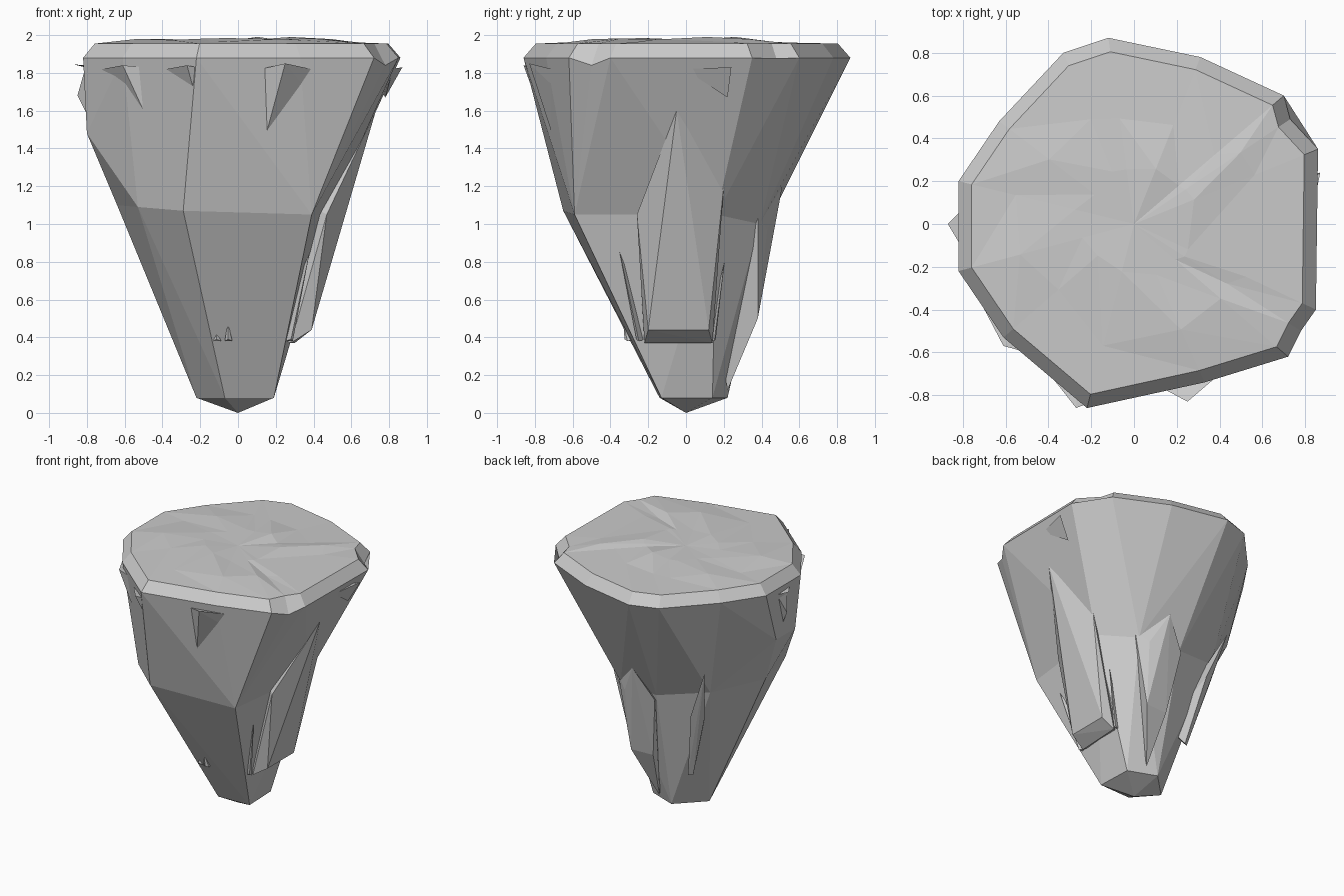
import bpy, bmesh, math, random

if "Cube" in bpy.data.objects:
    bpy.data.objects.remove(bpy.data.objects["Cube"])
random.seed(4)


def make_object(name, bm):
    bmesh.ops.recalc_face_normals(bm, faces=bm.faces)
    me = bpy.data.meshes.new(name)
    bm.to_mesh(me)
    bm.free()
    ob = bpy.data.objects.new(name, me)
    bpy.context.collection.objects.link(ob)
    return ob


def hull(name, pts, open_ends=()):
    """Convex hull; faces lying wholly on one of the open_ends rings are removed."""
    bm = bmesh.new()
    vs = [bm.verts.new(p) for p in pts]
    rings = [{vs[pts.index(p)] for p in ring} for ring in open_ends]
    bmesh.ops.convex_hull(bm, input=vs)
    inner = [f for f in bm.faces if any(set(f.verts) <= r for r in rings)]
    bmesh.ops.delete(bm, geom=inner, context='FACES')
    junk = [v for v in bm.verts if not v.link_faces]
    bmesh.ops.delete(bm, geom=junk, context='VERTS')
    return make_object(name, bm)


# Rock outline at the rim and at the main breaks of the sides
rim = [(-.12, .87), (.31, .78), (.70, .60), (.73, .49), (.86, .35),
       (.85, -.40), (.78, -.50), (.72, -.62), (.33, -.74), (-.22, -.86),
       (-.61, -.53), (-.82, -.22), (-.82, .20), (-.63, .48), (-.33, .80)]
lower_rim = [(x, y, 1.84 if i in (3, 6) else 1.88) for i, (x, y) in enumerate(rim)]
upper_rim = [(x * .925, y * .925, 1.955) for x, y in rim]
waist = [(-.29, -.65, 1.07), (.39, -.59, 1.05), (.48, .16, 1.05), (.28, .39, 1.0),
         (-.05, .43, 1.0), (-.43, .32, 1.08), (-.64, -.05, 1.1), (-.53, -.45, 1.09)]
foot = [(-.07, -.14, .08), (.19, -.13, .08), (.18, .14, .08),
        (-.03, .22, .08), (-.22, .03, .08)]
shoulder = [(-.80, -.18, 1.48), (-.80, .05, 1.48)]

# Faceted body
hull("upper_rock", lower_rim + shoulder + waist, (lower_rim, waist))
hull("lower_rock", waist + foot, (waist, foot))
hull("rock_tip", foot + [(0, 0, 0)], (foot,))

# Bevelled rim and uneven top surface
bm = bmesh.new()
n = len(rim)
rings = [[bm.verts.new(p) for p in lower_rim], [bm.verts.new(p) for p in upper_rim]]
for scale, z in ((.62, 1.97), (.3, 1.98)):
    rings.append([bm.verts.new((x * s, y * s, z + random.uniform(-.012, .014)))
                  for x, y in rim for s in [scale * random.uniform(.85, 1.12)]])
for k in range(3):
    a, b = rings[k], rings[k + 1]
    for i in range(n):
        j = (i + 1) % n
        if k == 0:
            bm.faces.new((a[i], a[j], b[j], b[i]))
        else:
            bm.faces.new((a[i], a[j], b[j]))
            bm.faces.new((a[i], b[j], b[i]))
centre = bm.verts.new((0, 0, 1.97))
for i in range(n):
    bm.faces.new((rings[3][i], rings[3][(i + 1) % n], centre))
make_object("top_surface", bm)

# Jutting ledge on the right side
hull("right_ledge", [(.39, -.20, .44), (.39, .12, .44), (.28, -.22, .37), (.30, .14, .37),
                     (.43, -.10, .73), (.43, .02, .73), (.54, .20, 1.2), (.73, -.05, 1.6),
                     (.47, -.26, 1.05), (.1, 0, .45), (.2, 0, 1.2)])
# Rock slabs on the back
hull("back_slab", [(.02, .37, .5), (.2, .38, .5), (.22, .43, .97), (.31, .38, 1.05),
                   (-.05, .45, .97), (.07, .22, .12), (.1, .1, .8), (.1, .51, 1.2)])
hull("back_left_slab", [(-.25, .27, .38), (-.22, .29, .38), (-.40, .34, .9),
                        (-.32, .40, .9), (-.47, .45, 1.28), (-.2, .1, .6)])
# Front chunk and chips below the rim
hull("front_chunk", [(.12, -.76, 1.82), (.25, -.83, 1.85), (.39, -.71, 1.82), (.37, -.67, 1.7),
                     (.15, -.71, 1.48), (.2, -.55, 1.65)])
hull("front_chip", [(-.38, -.72, 1.82), (-.22, -.84, 1.83), (-.27, -.86, 1.84),
                    (-.24, -.82, 1.73), (-.25, -.6, 1.8)])
hull("front_left_chip", [(-.72, -.36, 1.82), (-.50, -.60, 1.83), (-.61, -.57, 1.84),
                         (-.50, -.57, 1.6), (-.4, -.4, 1.8)])
hull("left_chip", [(-.81, -.10, 1.84), (-.87, 0, 1.845), (-.81, .06, 1.83), (-.75, 0, 1.82)])
hull("left_spike", [(-.85, -.01, 1.68), (-.81, -.07, 1.82), (-.81, .05, 1.82),
                    (-.80, -.03, 1.58), (-.7, 0, 1.7)])
hull("right_chip", [(.82, -.01, 1.82), (.87, .24, 1.83), (.78, .22, 1.67), (.7, .1, 1.8)])
# Small splinters low on the rock
for x, y, h in ((-.11, -.30, .03), (-.05, -.31, .08), (.27, -.25, .45), (.29, .15, .4)):
    s = 1.0 + h * .9
    hull("splinter", [(x - .02, y, .38), (x + .02, y, .38), (x * 1.04, y * 1.05, .39),
                      (x * s, y * s, .40 + h), (x * .7, y * .7, .4)])
